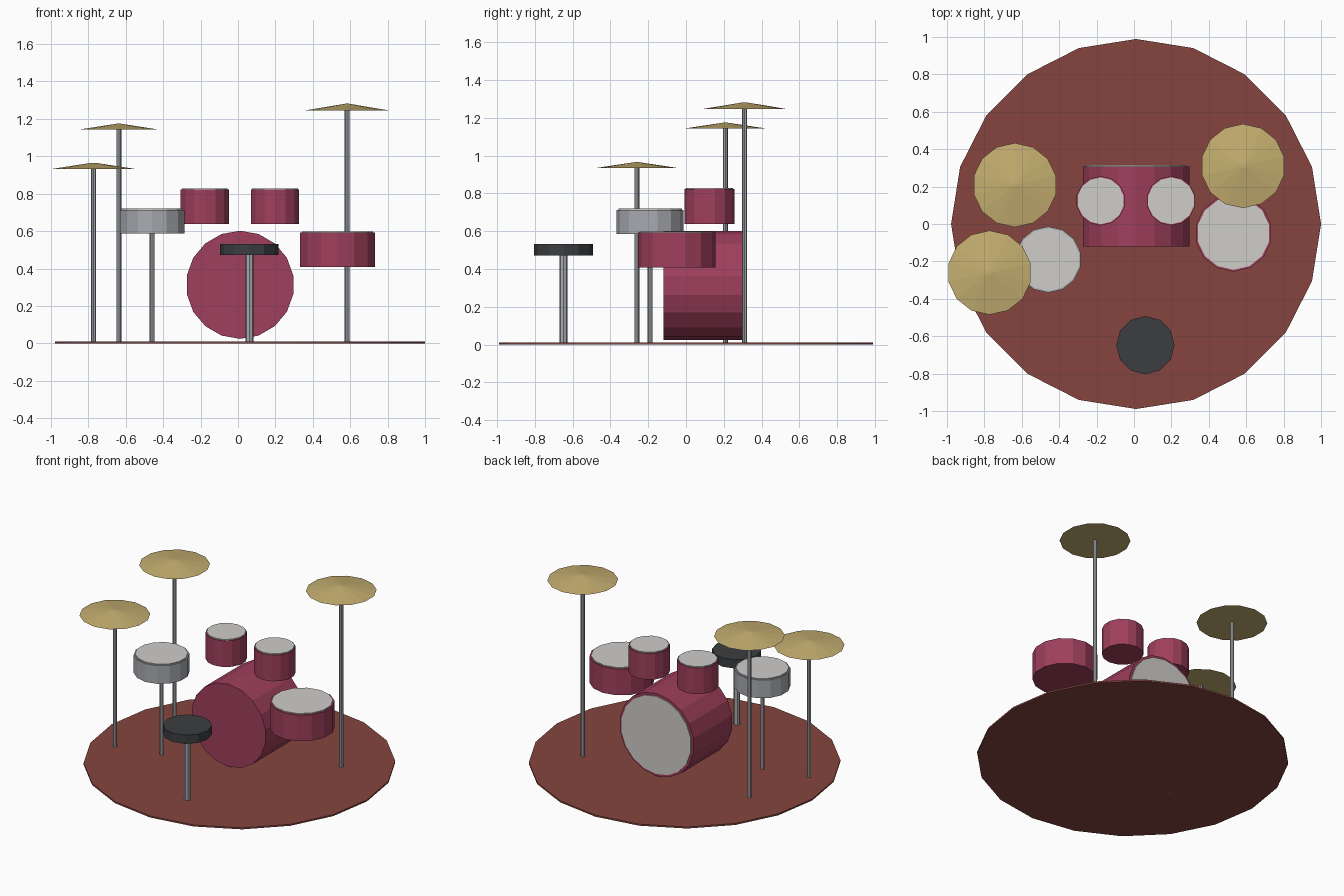
import bpy, bmesh, math
from mathutils import Matrix

if "Cube" in bpy.data.objects:
    bpy.data.objects.remove(bpy.data.objects["Cube"])


def material(name, rgb):
    m = bpy.data.materials.new(name)
    m.diffuse_color = (*rgb, 1)
    m.use_nodes = True
    m.node_tree.nodes["Principled BSDF"].inputs["Base Color"].default_value = m.diffuse_color
    return m


RUG = material("rug_red", (0.24, 0.06, 0.05))
SHELL = material("maroon_shell", (0.35, 0.05, 0.11))
HEAD = material("pale_head", (0.62, 0.61, 0.59))
METAL = material("metal", (0.40, 0.41, 0.44))
BRASS = material("brass", (0.55, 0.42, 0.16))
DARK = material("dark_seat", (0.045, 0.047, 0.052))


def frustum(name, x, y, z0, z1, r, sides, mat, r_top=None, along_y=None):
    """Flat-shaded upright prism/cone; along_y=(y0, y1) lays it down at height z0."""
    bm = bmesh.new()
    depth = (along_y[1] - along_y[0]) if along_y else z1 - z0
    bmesh.ops.create_cone(bm, cap_ends=True, segments=sides, radius1=r,
                          radius2=r if r_top is None else r_top, depth=depth)
    if along_y:
        bm.transform(Matrix.Rotation(-math.pi / 2, 4, 'X'))
    me = bpy.data.meshes.new(name)
    bm.to_mesh(me)
    bm.free()
    me.materials.append(mat)
    ob = bpy.data.objects.new(name, me)
    ob.location = (x, sum(along_y) / 2, z0) if along_y else (x, y, (z0 + z1) / 2)
    bpy.context.collection.objects.link(ob)
    return ob


def drum(name, x, y, z0, z1, r, mat):
    # shell with a slightly smaller raised head
    frustum(name + "_shell", x, y, z0, z1 - 0.007, r, 14, mat)
    frustum(name + "_head", x, y, z1 - 0.015, z1, r * 0.95, 14, HEAD)


def cymbal(name, x, y, z0, z1):
    # shallow cone on a thin stand
    frustum(name, x, y, z0, z1, 0.225, 14, BRASS, r_top=0.012)
    frustum(name + "_stand", x, y, 0.0, z0 + 0.01, 0.0135, 8, METAL)


# rug
frustum("rug", 0.011, 0, 0, 0.011, 0.989, 20, RUG)

# bass drum, lying along y with its pale head at the back
frustum("bass_drum_shell", 0.011, 0, 0.313, 0, 0.289, 18, SHELL, along_y=(-0.12, 0.308))
frustum("bass_drum_head", 0.011, 0, 0.313, 0, 0.272, 18, HEAD, along_y=(0.29, 0.315))

# toms
drum("left_tom", -0.178, 0.124, 0.639, 0.829, 0.132, SHELL)
drum("right_tom", 0.198, 0.124, 0.639, 0.829, 0.132, SHELL)
drum("floor_tom", 0.532, -0.049, 0.409, 0.599, 0.206, SHELL)

# snare and its stand
drum("snare", -0.459, -0.19, 0.586, 0.72, 0.177, METAL)
frustum("snare_stand", -0.459, -0.19, 0, 0.59, 0.0135, 8, METAL)

# cymbals
cymbal("crash_cymbal", -0.637, 0.208, 1.142, 1.174)
cymbal("hi_hat_cymbal", -0.772, -0.26, 0.933, 0.965)
cymbal("ride_cymbal", 0.583, 0.31, 1.246, 1.281)

# stool
frustum("stool_seat", 0.061, -0.648, 0.471, 0.532, 0.156, 12, DARK)
frustum("stool_post", 0.061, -0.648, 0.005, 0.475, 0.022, 8, METAL)
